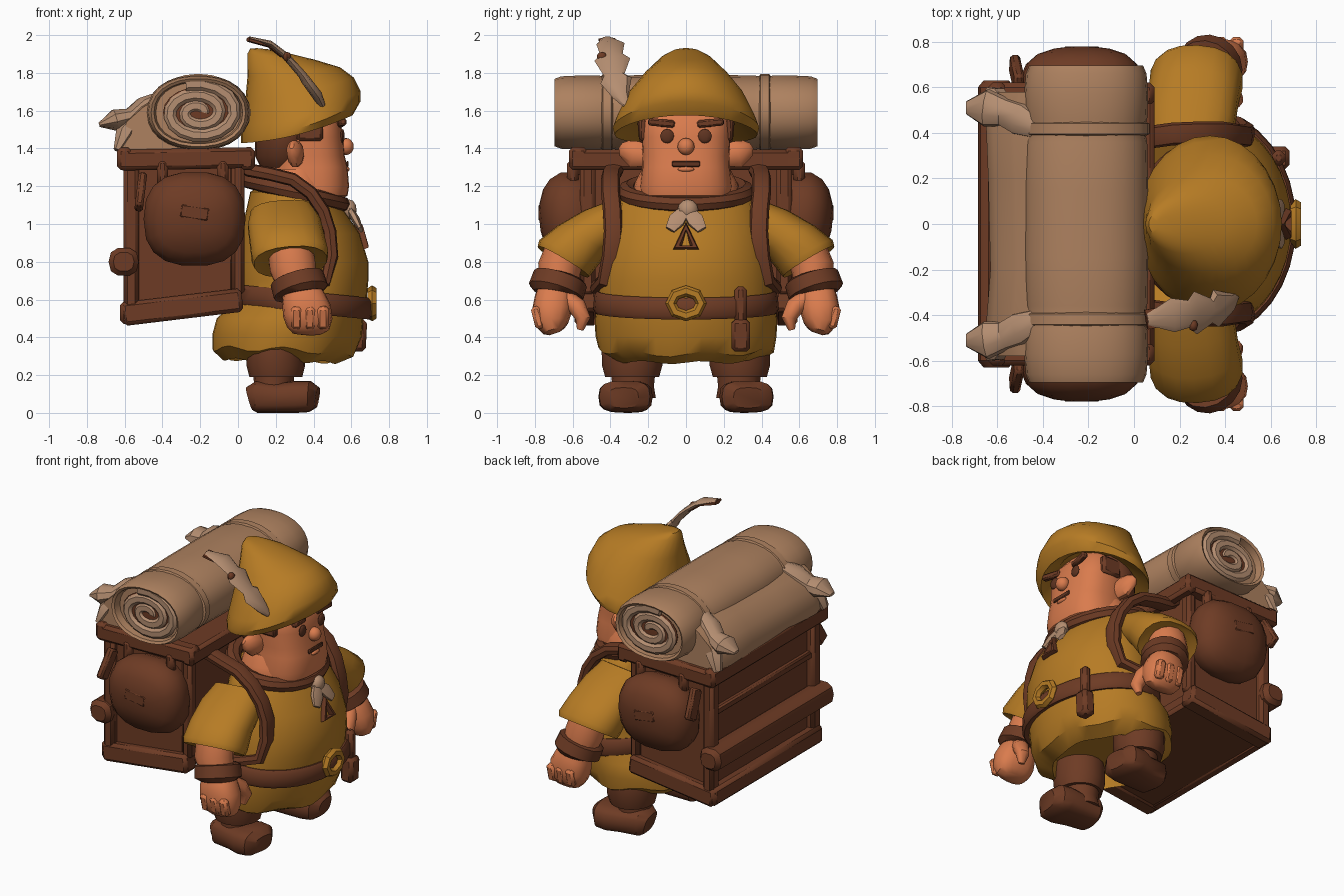
import bpy, bmesh, math
from mathutils import Vector, Matrix, Euler


def material(name, rgb):
    m = bpy.data.materials.new(name)
    m.diffuse_color = (*rgb, 1)
    return m


MUSTARD = material("mustard cloth", (0.47, 0.20, 0.018))
LEATHER = material("brown leather", (0.155, 0.044, 0.018))
DARK = material("dark brown", (0.115, 0.034, 0.015))
SKIN = material("skin", (0.70, 0.20, 0.075))
TAN = material("tan blanket", (0.42, 0.22, 0.115))
PALE = material("pale cloth", (0.46, 0.27, 0.165))


def finish(name, bm, mat):
    bmesh.ops.recalc_face_normals(bm, faces=bm.faces)
    me = bpy.data.meshes.new(name)
    bm.to_mesh(me)
    bm.free()
    me.materials.append(mat)
    ob = bpy.data.objects.new(name, me)
    bpy.context.collection.objects.link(ob)
    return ob


def skin(name, rings, mat, closed=False):
    """Bridge equal-sized rings of points; cap the ends unless closed."""
    bm = bmesh.new()
    vs = [[bm.verts.new(p) for p in r] for r in rings]
    n = len(vs[0])
    pairs = list(zip(vs, vs[1:])) + ([(vs[-1], vs[0])] if closed else [])
    for a, b in pairs:
        for i in range(n):
            bm.faces.new((a[i], a[(i + 1) % n], b[(i + 1) % n], b[i]))
    if not closed:
        bm.faces.new(vs[0])
        bm.faces.new(vs[-1])
    return finish(name, bm, mat)


def oval(n, p):
    out = []
    for i in range(n):
        c, s = math.cos(2 * math.pi * i / n), math.sin(2 * math.pi * i / n)
        out.append((math.copysign(abs(c) ** (2 / p), c), math.copysign(abs(s) ** (2 / p), s)))
    return out


def loft(name, rings, mat, cy=0, n=24, p=2):
    """Upright loft. Ring: cx, z, rx, ry and optional tilt, side dip, ripple."""
    out = []
    for r in rings:
        cx, z, rx, ry, tilt, dip, rip = (list(r) + [0, 0, 0])[:7]
        out.append([(cx + rx * u, cy + ry * v,
                     z + tilt * rx * u - dip * v * v + rip * math.sin(7 * math.atan2(v, u)))
                    for u, v in oval(n, p)])
    return skin(name, out, mat)


def tube(name, pts, radii, mat, up=(0, 1, 0), n=10, p=2, closed=False, fixed=None):
    """Sweep an oval along a path; radii are (across, along up) per point or one pair."""
    pts = [Vector(q) for q in pts]
    if isinstance(radii, tuple):
        radii = [radii] * len(pts)
    rings, m = [], len(pts)
    for i, q in enumerate(pts):
        if fixed:
            t = Vector(fixed)
        elif closed:
            t = pts[(i + 1) % m] - pts[i - 1]
        else:
            t = pts[min(i + 1, m - 1)] - pts[max(i - 1, 0)]
        t.normalize()
        a = t.cross(Vector(up)).normalized()
        b = a.cross(t)
        rings.append([q + a * radii[i][0] * u + b * radii[i][1] * v for u, v in oval(n, p)])
    return skin(name, rings, mat, closed)


def box(name, c, size, mat, rot=(0, 0, 0), bevel=0.02):
    bm = bmesh.new()
    bmesh.ops.create_cube(bm, size=1, matrix=Matrix.Diagonal((*size, 1)))
    bmesh.ops.bevel(bm, geom=list(bm.edges), offset=bevel, segments=1, affect='EDGES')
    bm.transform(Matrix.Translation(c) @ Euler(rot).to_matrix().to_4x4())
    return finish(name, bm, mat)


def ball(name, c, r, mat, n=14):
    bm = bmesh.new()
    bmesh.ops.create_uvsphere(bm, u_segments=n, v_segments=n // 2 + 1, radius=1)
    bm.transform(Matrix.Translation(c) @ Matrix.Diagonal((*r, 1)))
    return finish(name, bm, mat)


# Tunic with a rippled hem
loft("tunic", [(.22, .38, .27, .36), (.22, .275, .30, .37, -.03, 0, .008), (.24, .325, .375, .465, -.04, -.01, .015),
               (.26, .41, .395, .48, -.02), (.275, .50, .388, .482), (.335, .59, .345, .465), (.34, .70, .35, .46),
               (.34, .80, .35, .45), (.33, .95, .315, .42), (.30, 1.08, .255, .385), (.28, 1.17, .215, .33),
               (.27, 1.21, .14, .24)], MUSTARD, n=36)

# Belt, buckle and hanging pouch
loft("belt", [(.34, .54, .33, .44, -.1), (.34, .53, .358, .48, -.1), (.34, .55, .372, .492, -.1),
              (.34, .625, .372, .485, -.1), (.34, .645, .355, .47, -.1), (.34, .64, .33, .44, -.1)], LEATHER, n=32)
tube("belt_buckle", [(.71, .08 * math.cos(k * math.pi / 4), .58 + .066 * math.sin(k * math.pi / 4))
                     for k in range(8)], (.029, .027), MUSTARD, up=(1, 0, 0), n=6, closed=True)
box("belt_loop", (.635, .29, .57), (.06, .065, .2), LEATHER)
box("belt_pouch", (.635, .29, .41), (.09, .1, .17), LEATHER, (0, .05, 0))

# Collar, neckerchief and pendant
tube("collar", [(.295 + .25 * math.cos(a), .315 * math.sin(a), 1.17 - .065 * math.cos(a))
                for a in (k * math.pi / 12 for k in range(24))], (.05, .045), LEATHER, up=(0, 0, 1), n=8, closed=True)
ball("neckerchief_knot", (.59, .01, 1.075), (.04, .055, .055), PALE, 10)
for s in (-1, 1):
    tube("neckerchief_tail", [(.59, 0, 1.08), (.625, s * .05, 1.02), (.65, s * .085, .97)],
         [(.02, .03), (.022, .05), (.012, .03)], PALE, n=6)
tube("pendant", [(.635, 0, .985), (.668, .045, .875), (.668, -.045, .875)], (.025, .028), LEATHER,
     up=(1, 0, 0), n=6, closed=True)

# Head and face
loft("head", [(.35, 1.12, .18, .2), (.375, 1.15, .205, .24), (.38, 1.2, .208, .245), (.38, 1.3, .2, .232),
              (.375, 1.36, .19, .23), (.37, 1.46, .187, .235), (.36, 1.56, .18, .23), (.35, 1.64, .12, .16)],
     SKIN, n=28, p=2.6)
loft("neck", [(.31, 1.08, .22, .26), (.31, 1.16, .225, .285), (.31, 1.22, .2, .27), (.31, 1.29, .17, .235)], SKIN)
loft("hair", [(.24, 1.3, .12, .17), (.24, 1.36, .15, .225), (.26, 1.46, .17, .25), (.29, 1.58, .2, .26)], LEATHER)
ball("nose", (.572, 0, 1.41), (.042, .045, .045), SKIN)
box("mouth", (.58, 0, 1.318), (.012, .15, .03), DARK, bevel=.005)
ball("lower_lip", (.578, 0, 1.29), (.014, .045, .014), SKIN, 10)
for s in (-1, 1):
    ball("eye", (.553, s * .1, 1.465), (.012, .037, .038), DARK, 10)
    box("eyebrow", (.545, s * .13, 1.535), (.04, .14, .04), LEATHER, (s * .1, 0, -s * .15), .01)
    tube("ear", [(.31, s * .21, 1.36), (.305, s * .27, 1.37), (.29, s * .325, 1.4), (.285, s * .345, 1.415)],
         [(.04, .06), (.045, .075), (.035, .05), (.012, .02)], SKIN, up=(0, 0, 1))
    box("sideburn", (.38, s * .225, 1.5), (.14, .05, .12), LEATHER, bevel=.015)

# Slouched hat with a turned up brim
loft("hat", [(.34, 1.57, .18, .23, .3), (.32, 1.53, .26, .34, .27, .03), (.312, 1.502, .295, .378, .25, .03),
             (.332, 1.56, .316, .388, .28, .05), (.335, 1.615, .314, .365, .28, .045), (.325, 1.71, .287, .305, .23, .02),
             (.295, 1.805, .245, .215, .1), (.23, 1.885, .18, .13, -.09), (.15, 1.92, .085, .065, -.1),
             (.13, 1.928, .03, .03, -.1)], MUSTARD, n=28)

# Feather with a ragged vane and a dark spot near the tip
vane = [(.45, -.31, 1.62), (.42, -.345, 1.68), (.36, -.37, 1.76), (.34, -.38, 1.79), (.27, -.39, 1.87),
        (.24, -.395, 1.9), (.17, -.40, 1.955), (.06, -.42, 1.985)]
tube("feather", vane, [(.015, .015), (.028, .045), (.026, .085), (.022, .055), (.02, .095), (.018, .06),
                       (.016, .075), (.008, .025)], PALE, n=8)
ball("feather_spot", (.26, -.445, 1.885), (.022, .028, .026), LEATHER, 8)
tube("feather_tip_shade", [(x - .007, y, z - .008) for x, y, z in vane[5:]], (.013, .05), LEATHER, n=6)

for s in (-1, 1):
    # Sleeve, forearm, bracelet and hand
    tube("sleeve", [(.235, s * .30, 1.07), (.245, s * .42, 1.0), (.26, s * .55, .915), (.275, s * .635, .83),
                    (.278, s * .65, .80), (.28, s * .66, .82)],
         [(.11, .17), (.14, .195), (.15, .2), (.165, .205), (.158, .195), (.12, .15)], MUSTARD,
         up=(1, 0, 0), n=18, p=2.3, fixed=(.1, s * .6, -1))
    tube("forearm", [(.27, s * .62, .9), (.29, s * .67, .77), (.33, s * .68, .62)],
         [(.11, .12), (.115, .125), (.085, .095)], SKIN, up=(1, 0, 0), n=14)
    tube("bracelet", [(.335, s * .69, .63), (.333, s * .688, .642), (.313, s * .665, .71), (.31, s * .662, .722)],
         [(.12, .12), (.15, .148), (.147, .145), (.12, .12)], LEATHER, up=(1, 0, 0), n=16)
    tube("fist", [(.33, s * .69, .67), (.345, s * .70, .61), (.365, s * .71, .54), (.38, s * .71, .475),
                  (.385, s * .70, .435), (.385, s * .695, .42)],
         [(.085, .09), (.1, .115), (.105, .13), (.09, .122), (.06, .1), (.03, .06)], SKIN, up=(1, 0, 0), n=16, p=2.5)
    for k in range(3):
        box("finger_ridge", (.31 + .07 * k, s * .785, .505), (.06, .05, .12), SKIN, (-s * .25, 0, 0), .015)
    tube("thumb", [(.38, s * .65, .62), (.42, s * .575, .56), (.435, s * .545, .50), (.43, s * .56, .44)],
         [(.045, .05), (.05, .05), (.04, .045), (.018, .02)], SKIN, up=(1, 0, 0), n=10)

    # Boot and trouser leg
    tube("boot_foot", [(.065, s * .29, .075), (.10, s * .295, .085), (.22, s * .305, .08), (.31, s * .32, .085),
                       (.38, s * .325, .087), (.42, s * .33, .08)],
         [(.08, .065), (.115, .085), (.125, .08), (.145, .085), (.135, .083), (.08, .055)],
         LEATHER, up=(0, 0, 1), n=16, p=3)
    loft("boot_shaft", [(.18, .08, .11, .12), (.19, .14, .105, .11), (.19, .24, .11, .12)], LEATHER, s * .28, 16)
    loft("trouser_leg", [(.2, .2, .1, .1), (.2, .19, .14, .145), (.2, .25, .155, .162), (.2, .36, .155, .165),
                         (.21, .46, .13, .14)], LEATHER, s * .285, 18)

    # Shoulder strap
    tube("shoulder_strap", [(-.02, s * .365, 1.34), (.06, s * .38, 1.285), (.17, s * .395, 1.265), (.29, s * .40, 1.235),
                            (.385, s * .4, 1.165), (.45, s * .39, 1.07), (.485, s * .385, .96), (.495, s * .395, .83),
                            (.46, s * .42, .70), (.3, s * .46, .66)], (.036, .05), LEATHER, n=8, p=3)

    # Rounded side pouch with flap and clasp
    ys = (.5, .57, .64, .70, .74, .765, .775)
    tube("side_pouch", [(-.23, s * y, 1.04 - .1 * (y - .5)) for y in ys],
         [(.23, .21), (.265, .245), (.27, .25), (.245, .22), (.2, .17), (.13, .1), (.06, .05)],
         LEATHER, up=(0, 0, 1), n=18, p=2.5)
    box("pouch_clasp", (-.23, s * .765, 1.06), (.16, .03, .08), LEATHER, (0, .15, 0), .012)
    box("pouch_hanger", (-.4, s * .6, 1.27), (.06, .06, .14), LEATHER)
    box("pouch_hanger", (-.08, s * .6, 1.27), (.06, .06, .14), LEATHER)
    box("side_peg", (-.515, s * .66, 1.17), (.045, .09, .2), LEATHER, (s * .5, .12, 0), .012)

    # Crate frame on each side
    box("crate_post", (-.565, s * .54, .95), (.08, .09, .85), LEATHER)
    box("crate_front_post", (.0, s * .52, 1.0), (.07, .08, .75), LEATHER)
    box("crate_side_rim", (-.27, s * .57, 1.345), (.72, .1, .11), LEATHER, (0, -.02, 0))
    box("crate_side_foot", (-.295, s * .53, .56), (.64, .12, .125), LEATHER, (0, -.12, 0))

    # Blanket tie and knot
    tube("blanket_tie", [(-.21, s * y, 1.59) for y in (.385, .395, .44, .45)],
         [(.26, .19), (.278, .205), (.278, .205), (.26, .19)], TAN, up=(0, 0, 1), n=24, fixed=(0, 1, 0))
    tube("tie_knot", [(-.42, s * .42, 1.67), (-.5, s * .46, 1.62), (-.57, s * .49, 1.565), (-.65, s * .51, 1.55),
                      (-.735, s * .51, 1.525)],
         [(.03, .05), (.055, .075), (.05, .065), (.06, .085), (.012, .03)], PALE, n=9)
    tube("tie_tail", [(-.54, s * .49, 1.57), (-.6, s * .55, 1.48), (-.64, s * .57, 1.39)],
         [(.03, .03), (.05, .055), (.02, .035)], PALE, n=6)

    # Rolled end: dark gaps below a pale spiral
    ball("roll_end_gaps", (-.21, s * .655, 1.59), (.19, .008, .135), LEATHER, 18)
    turn = [(k / 36, k / 36 * 4.6 * math.pi) for k in range(37)]
    tube("roll_end_spiral", [(-.21 + (.03 + .185 * t) * math.cos(a), s * (.655 + .015 * t),
                              1.59 + (.02 + .135 * t) * math.sin(a)) for t, a in turn],
         (.033, .018), PALE, up=(0, 1, 0), n=6)

# Crate body, base and cross bars
box("crate", (-.29, 0, .95), (.54, 1.08, .8), LEATHER)
box("crate_base", (-.29, 0, .56), (.6, 1.0, .1), LEATHER, (0, -.12, 0))
box("crate_lid", (-.27, 0, 1.365), (.7, 1.16, .06), LEATHER)
box("crate_back_rim", (-.6, 0, 1.345), (.08, 1.24, .12), LEATHER)
box("crate_front_rim", (.05, 0, 1.34), (.08, 1.24, .11), LEATHER)
box("crate_back_foot", (-.585, 0, .53), (.08, 1.16, .12), LEATHER)
box("crate_back_slat", (-.57, 0, 1.08), (.04, 1.06, .05), LEATHER, bevel=.01)
tube("crate_back_bar", [(-.605, y, .8) for y in (-.63, -.6, .6, .63)],
     [(.055, .05), (.08, .075), (.08, .075), (.055, .05)], LEATHER, up=(0, 0, 1), n=10, p=2.6)

# Bedroll with hollowed ends, and its loose flap behind
half = [(.64, .225, .16), (.685, .235, .165), (.695, .25, .18), (.66, .265, .193), (.57, .272, .197),
        (.46, .268, .197), (.42, .255, .188), (.36, .268, .198), (.15, .272, .2)]
roll = half + [(-y, a, b) for y, a, b in reversed(half)]
tube("bedroll", [(-.21, y, 1.59) for y, a, b in roll], [(a, b) for y, a, b in roll], TAN,
     up=(0, 0, 1), n=26, p=2.2, fixed=(0, 1, 0))
flap = [(-.64, 1.39), (-.64, 1.45), (-.61, 1.54), (-.52, 1.62), (-.38, 1.7), (-.25, 1.6), (-.3, 1.39)]
skin("blanket_flap", [[(x + dx, y, z) for x, z in flap]
                      for y, dx in ((-.58, .02), (-.45, -.01), (-.2, .01), (.2, 0), (.45, -.01), (.58, .02))], TAN)

# Smooth shading with sharp creases kept
bpy.ops.object.select_all(action='SELECT')
bpy.context.view_layer.objects.active = bpy.context.scene.objects[0]
bpy.ops.object.shade_smooth_by_angle(angle=math.radians(38))
